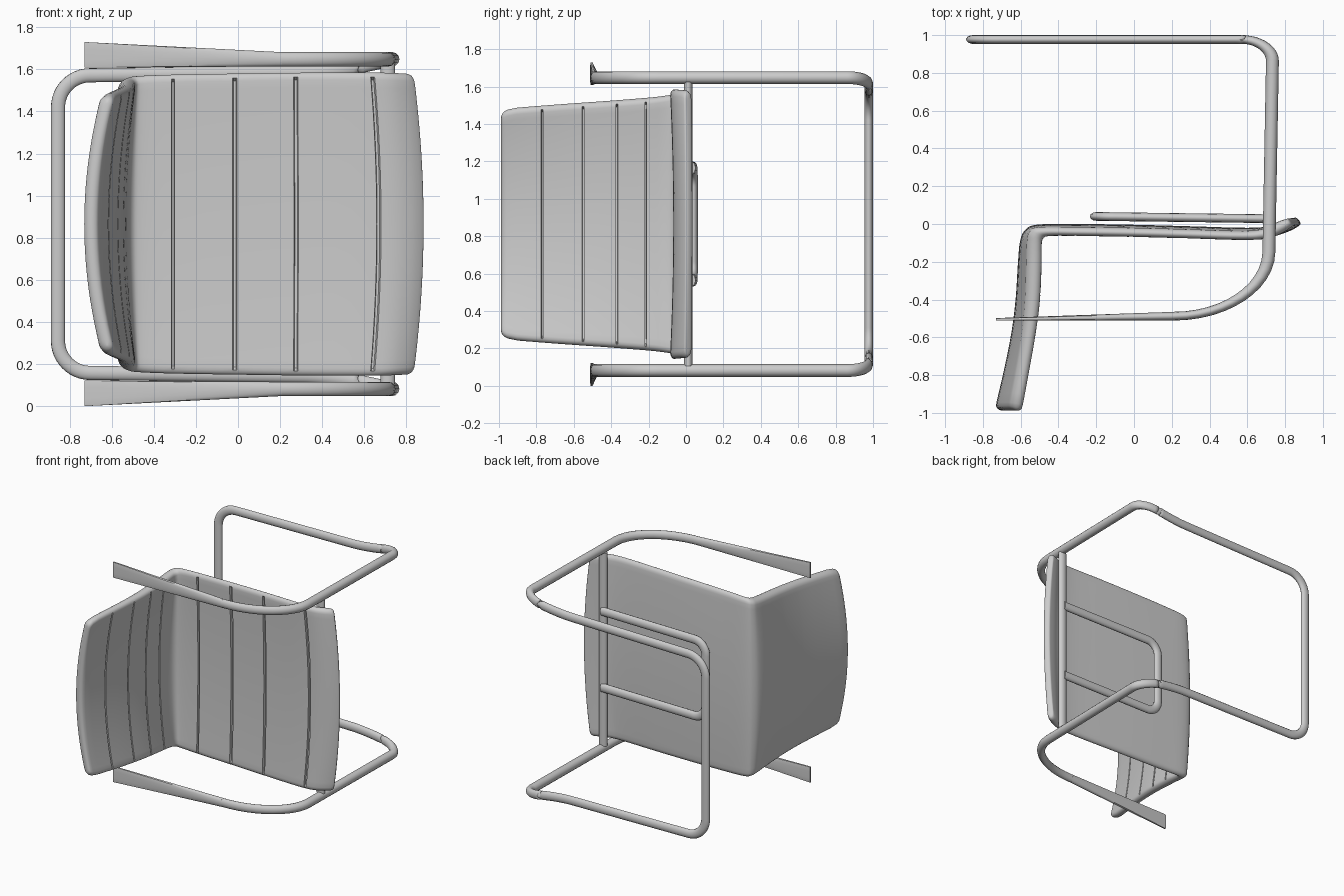
import bpy, bmesh, math
from mathutils import Vector

if "Cube" in bpy.data.objects:
    bpy.data.objects.remove(bpy.data.objects["Cube"])

MID = 0.865      # height of the symmetry plane (chair lies on its side)
SQ = 0.68        # tubes are flattened along y
R = 0.034        # tube radius


def smooth(obj, angle=40):
    bpy.ops.object.select_all(action='DESELECT')
    obj.select_set(True)
    bpy.context.view_layer.objects.active = obj
    bpy.ops.object.shade_smooth_by_angle(angle=math.radians(angle))


def mesh_object(name, bm):
    bmesh.ops.recalc_face_normals(bm, faces=bm.faces)
    me = bpy.data.meshes.new(name)
    bm.to_mesh(me)
    bm.free()
    obj = bpy.data.objects.new(name, me)
    bpy.context.collection.objects.link(obj)
    smooth(obj)
    return obj


def tube(name, corners, radius=R, steps=12):
    """Bent tube through corners (x, y, z, bend distance)."""
    P = [Vector((x, y / SQ, z)) for x, y, z, d in corners]
    pts = [P[0]]
    for i in range(1, len(P) - 1):
        d = corners[i][3]
        a = P[i] + (P[i - 1] - P[i]).normalized() * d
        b = P[i] + (P[i + 1] - P[i]).normalized() * d
        ca, cb = a.lerp(P[i], 0.5523), b.lerp(P[i], 0.5523)
        for k in range(steps + 1):
            t = k / steps
            s = 1 - t
            pts.append(a * s**3 + ca * 3 * s * s * t + cb * 3 * s * t * t + b * t**3)
    pts.append(P[-1])
    cu = bpy.data.curves.new(name, 'CURVE')
    cu.dimensions = '3D'
    cu.bevel_depth = radius
    cu.bevel_resolution = 4
    cu.use_fill_caps = True
    sp = cu.splines.new('POLY')
    sp.points.add(len(pts) - 1)
    for p, q in zip(sp.points, pts):
        p.co = (*q, 1)
    sp.use_smooth = True
    obj = bpy.data.objects.new(name, cu)
    obj.location.z = MID
    obj.scale.y = SQ
    bpy.context.collection.objects.link(obj)
    return obj


# Continuous cantilever frame: arm, front leg, runner, mirrored
half = [(0.20, -0.488, 0.783, 0), (0.708, -0.488, 0.783, 0.5),
        (0.735, 0.977, 0.783, 0.17), (0.45, 0.977, 0.722, 0.14),
        (-0.855, 0.977, 0.705, 0.15)]
tube("frame", half + [(x, y, -z, d) for x, y, z, d in reversed(half)])

# Cross rod and U-shaped support below the seat
tube("cross_rod", [(0.712, 0.012, -0.76, 0), (0.712, 0.012, 0.76, 0)])
tube("seat_support", [(0.712, 0.028, 0.3, 0), (-0.2, 0.04, 0.3, 0.1),
                      (-0.2, 0.04, -0.3, 0.1), (0.712, 0.028, -0.3, 0)])

# Flattened arm ends: round tube blending into a thin flat blade
for side, name in ((1, "upper_arm_end"), (-1, "lower_arm_end")):
    bm = bmesh.new()
    rings = []
    n = 24
    for k in range(9):
        t = k / 8
        ring = []
        for j in range(n):
            a = 2 * math.pi * (j + 0.5) / n
            c, s = math.cos(a), math.sin(a)
            m = max(abs(c), abs(s))
            cy = -0.488 + t * (-0.505 + 0.488)
            cz = 0.783 + t * 0.021
            y = cy + (1 - t) * R * SQ * c + t * 0.007 * c / m
            z = cz + (1 - t) * R * s + t * 0.061 * s / m
            ring.append(bm.verts.new((0.21 - 0.94 * t, y, MID + side * z)))
        rings.append(ring)
    for a, b in zip(rings, rings[1:]):
        for j in range(n):
            bm.faces.new((a[j], a[(j + 1) % n], b[(j + 1) % n], b[j]))
    bm.faces.new(rings[0])
    bm.faces.new(rings[-1])
    mesh_object(name, bm)

# Seat shell sections: rear x,y / face x,y / sideways bow x,y / half width
ROWS = [(-.737, -.98, -.667, -.995, .080, 0, .615),
        (-.690, -.78, -.620, -.79, .070, 0, .632),
        (-.650, -.58, -.577, -.585, .062, 0, .647),
        (-.627, -.40, -.547, -.40, .055, 0, .660),
        (-.614, -.20, -.532, -.20, .048, 0, .676),
        (-.603, -.09, -.525, -.12, .040, -.005, .686),
        (-.575, -.03, -.505, -.068, .025, -.012, .695),
        (-.510, -.003, -.455, -.05, .010, -.015, .703),
        (-.300, .000, -.300, -.047, 0, -.018, .710),
        (0.00, -.004, 0.00, -.052, 0, -.018, .715),
        (.300, -.012, .300, -.060, 0, -.018, .719),
        (.600, -.020, .600, -.068, 0, -.018, .720),
        (.720, -.010, .740, -.062, 0, -.016, .719),
        (.800, .020, .830, -.035, 0, -.010, .716),
        (.862, .036, .887, .000, 0, -.005, .712)]
LAST = len(ROWS) - 1


def section(s):
    i = min(int(s), LAST - 1)
    t = s - i
    p0, p1, p2, p3 = (ROWS[min(max(i + k, 0), LAST)] for k in (-1, 0, 1, 2))
    return [0.5 * (2 * b + (c - a) * t + (2 * a - 5 * b + 4 * c - d) * t * t
                   + (3 * b - a - 3 * c + d) * t**3)
            for a, b, c, d in zip(p0, p1, p2, p3)]


def rounding(e):
    e = min(max(e, 0), 1)
    return max(math.sqrt(1 - (1 - e)**2), 0.15)


# Stitch grooves across the padding: (position along shell, half width)
GROOVES = [(1.1, .025), (2.18, .025), (3.15, .025), (3.9, .03),
           (7.96, .035), (8.95, .035), (9.92, .035), (11.4, .075)]
samples = [(k / 4, 0) for k in range(4 * LAST + 1)
           if all(abs(k / 4 - g) > 2 * w for g, w in GROOVES)]
samples += [(e, 0) for e in (.02, .07, .14, LAST - .02, LAST - .08, LAST - .16)]
for g, w in GROOVES:
    samples += [(g - w, 0), (g - w * .6, .35), (g + w * .6, .35), (g + w, 0)]
samples.sort()

# Stations across the width: (fraction of width, distance from edge)
edge = [0, .003, .010, .021, .035]
stations = [(-1, e) for e in edge] + [(k / 10, None) for k in range(-9, 10)]
stations += [(1, e) for e in reversed(edge)]

bm = bmesh.new()
loops = []
for u, e in stations:
    face, rear = [], []
    for s, groove in samples:
        bx, by, fx, fy, ox, oy, w = section(s)
        end = rounding(min(s, LAST - s) / 0.22)
        w -= 0.045 * (1 - rounding(min(s, LAST - s) / 0.5))
        z = u * w if e is None else u * (w - e)
        thick = end * (1 if e is None else rounding(e / 0.035))
        if e is not None and e < .03:
            groove = 0
        q = (z / w)**2
        front = max(0, min(1, (fx - 0.25) / 0.6))
        dx = ox * q - 0.045 * q * front
        dy = oy * q
        mx, my = (bx + fx) / 2, (by + fy) / 2
        hx, hy = (fx - bx) / 2 * thick, (fy - by) / 2 * thick
        k = 1 - 2 * groove
        face.append(bm.verts.new((mx + hx * k + dx, my + hy * k + dy, MID + z)))
        rear.append(bm.verts.new((mx - hx + dx, my - hy + dy, MID + z)))
    loops.append(face + rear[::-1])
m = len(loops[0])
for a, b in zip(loops, loops[1:]):
    for j in range(m):
        bm.faces.new((a[j], a[(j + 1) % m], b[(j + 1) % m], b[j]))
for lp in (loops[0], loops[-1]):
    for j in range(len(samples) - 1):
        bm.faces.new((lp[j], lp[j + 1], lp[m - 2 - j], lp[m - 1 - j]))
mesh_object("seat_and_backrest", bm)
